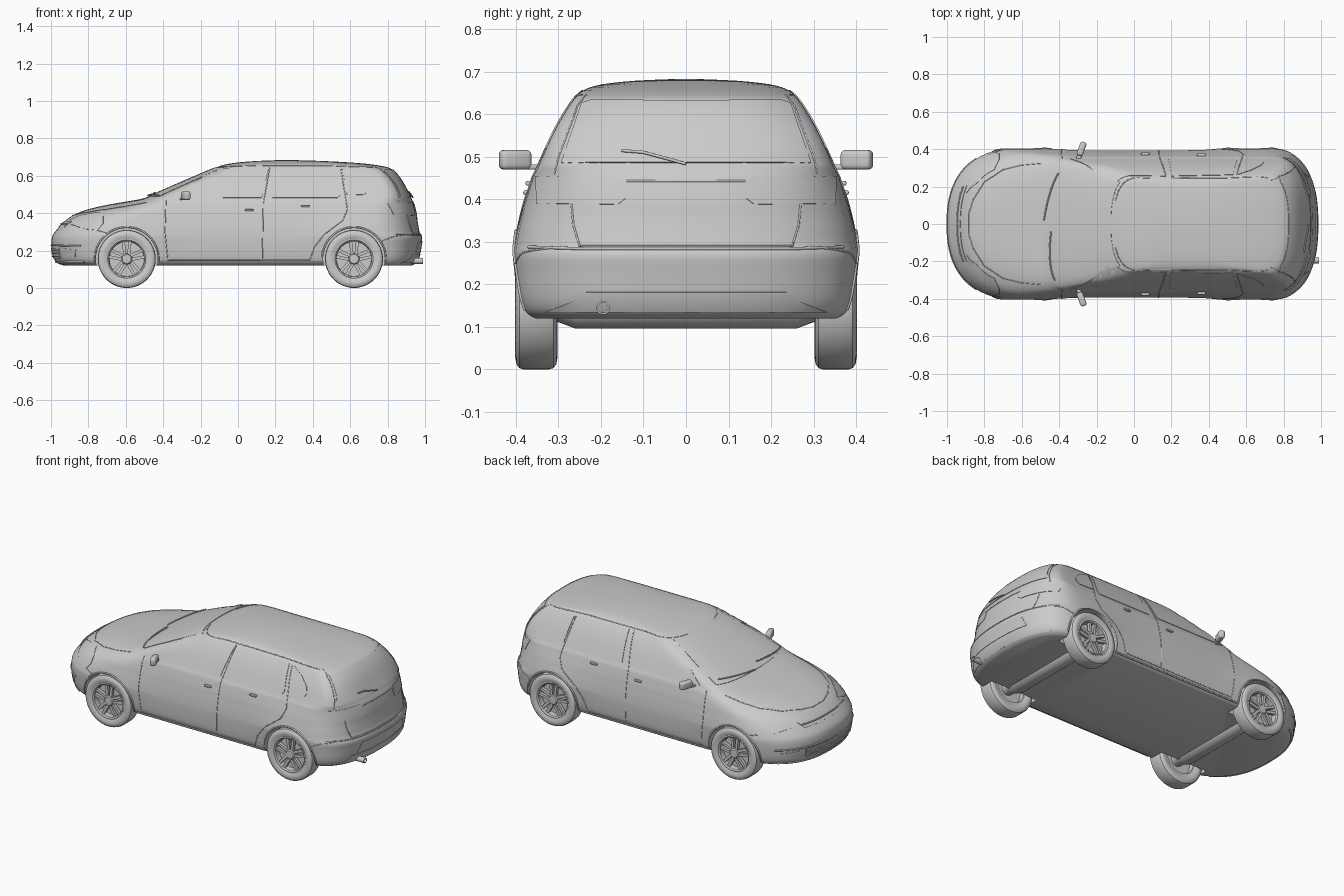
import bpy, bmesh, math
from mathutils import Vector, Matrix
from mathutils.bvhtree import BVHTree

if "Cube" in bpy.data.objects:
    bpy.data.objects.remove(bpy.data.objects["Cube"])

WHEELS, AXLE_Z = (-0.595, 0.62), 0.155


def finish(bm, name, angle=35):
    bmesh.ops.recalc_face_normals(bm, faces=bm.faces)
    me = bpy.data.meshes.new(name)
    bm.to_mesh(me)
    bm.free()
    ob = bpy.data.objects.new(name, me)
    bpy.context.collection.objects.link(ob)
    smooth(ob, angle)
    return ob


def smooth(ob, angle=35):
    bpy.ops.object.select_all(action='DESELECT')
    ob.select_set(True)
    bpy.context.view_layer.objects.active = ob
    bpy.ops.object.shade_smooth_by_angle(angle=math.radians(angle))


# Body levels: height, nose x, tail x, half width, nose rounding, tail rounding
LEVELS = [
    (.120, -.93, .93, .360, .33, .20), (.135, -.970, .955, .380, .34, .22),
    (.170, -.988, .970, .390, .35, .23), (.230, -.998, .980, .393, .36, .24),
    (.270, -.995, .985, .393, .36, .24), (.295, -.983, .972, .391, .36, .24),
    (.330, -.952, .965, .387, .35, .24), (.360, -.922, .960, .382, .35, .24),
    (.390, -.880, .957, .377, .36, .24), (.415, -.820, .952, .371, .37, .23),
    (.435, -.745, .947, .366, .36, .22), (.455, -.640, .940, .360, .30, .20),
    (.470, -.550, .932, .352, .20, .17), (.485, -.490, .925, .345, .14, .15),
    (.530, -.385, .900, .325, .12, .12), (.580, -.270, .872, .300, .12, .12),
    (.625, -.165, .835, .272, .12, .12), (.645, -.115, .800, .255, .12, .13),
    (.660, -.070, .720, .235, .14, .20), (.671, .000, .600, .195, .20, .25),
    (.679, .100, .450, .120, .17, .17), (.683, .200, .320, .030, .05, .05)]


def spline(keys, steps):
    out = []
    for i in range(len(keys) - 1):
        p = [keys[max(0, min(len(keys) - 1, i + k))] for k in (-1, 0, 1, 2)]
        for s in range(steps):
            t = s / steps
            out.append([.5 * (2 * b + (c - a) * t + (2 * a - 5 * b + 4 * c - d) * t * t
                              + (3 * b - a - 3 * c + d) * t ** 3) for a, b, c, d in zip(*p)])
    return out + [list(keys[-1])]


def outline(z, xf, xr, w, af, ar):
    e, quarter = 2 / 2.4, math.pi / 2
    half = []
    for i in range(15):
        t = quarter * i / 14
        half.append((xf + af - af * max(0, math.cos(t)) ** e, w * math.sin(t) ** e))
    for i in range(1, 26):
        half.append((xf + af + (xr - ar - xf - af) * i / 26, w))
    for i in range(15):
        t = quarter * (1 - i / 14)
        half.append((xr - ar + ar * max(0, math.cos(t)) ** e, w * math.sin(t) ** e))
    fade = max(0, 1 - abs(z - .28) / .16)
    pts = []
    for x, y in half:      # wheel flares
        flare = sum(math.exp(-((x - wx) / .2) ** 2) for wx in WHEELS)
        pts.append((x, y * (1 + .042 * fade * flare), z))
    return pts + [(x, -y, z) for x, y, z in pts[-2:0:-1]]


# Body shell
bm = bmesh.new()
rings = [[bm.verts.new(p) for p in outline(*lv)] for lv in spline(LEVELS, 3)]
for r0, r1 in zip(rings, rings[1:]):
    for i in range(len(r0)):
        j = (i + 1) % len(r0)
        bm.faces.new((r0[i], r0[j], r1[j], r1[i]))
bm.faces.new(rings[0])
bm.faces.new(rings[-1])
bmesh.ops.recalc_face_normals(bm, faces=bm.faces)
BODY = BVHTree.FromBMesh(bm)
body = finish(bm, "body")

# Wheel arches cut from the body
bm = bmesh.new()
for x in WHEELS:
    for s in (-1, 1):
        m = Matrix.Translation((x, s * .385, AXLE_Z)) @ Matrix.Rotation(math.pi / 2, 4, 'X')
        bmesh.ops.create_cone(bm, cap_ends=True, segments=48, radius1=.165, radius2=.165, depth=.2, matrix=m)
cutter = finish(bm, "arch_cutter")
cutter.hide_render = True
mod = body.modifiers.new("arches", 'BOOLEAN')
mod.operation, mod.object, mod.solver = 'DIFFERENCE', cutter, 'EXACT'
bpy.context.view_layer.objects.active = body
bpy.ops.object.modifier_apply(modifier=mod.name)
bpy.data.objects.remove(cutter)
smooth(body)

# Projection of flat drawings onto the body
RAYS = {'L': (lambda a, b: (a, -2, b), (0, 1, 0)), 'R': (lambda a, b: (a, 2, b), (0, -1, 0)),
        'F': (lambda a, b: (-2, a, b), (1, 0, 0)), 'B': (lambda a, b: (2, a, b), (-1, 0, 0)),
        'T': (lambda a, b: (a, b, 2), (0, 0, -1))}


def hit(view, a, b, lift=0):
    origin, d = RAYS[view]
    loc, n, _, _ = BODY.ray_cast(Vector(origin(a, b)), Vector(d))
    if loc is None:
        mid = Vector(origin(a, b)) + Vector(d) * (1.1 if view in 'FB' else 1.6)
        loc, n, _, _ = BODY.find_nearest(mid)
    return loc + n * lift


def variants(view, pts, mirror):
    if view == 'S':
        return [('L', pts), ('R', pts)]
    return [(view, pts)] + ([(view, [(-a, b) for a, b in pts])] if mirror else [])


def panel(name, view, pts, mirror=False, lift=.003):
    for v, poly in variants(view, pts, mirror):
        bm = bmesh.new()
        bm.faces.new([bm.verts.new((a, b, 0)) for a, b in poly])
        for axis in (0, 1):
            for k in range(-40, 41):
                co, no = [0, 0, 0], [0, 0, 0]
                co[axis], no[axis] = k * .025 + .0007, 1
                bmesh.ops.bisect_plane(bm, geom=bm.verts[:] + bm.edges[:] + bm.faces[:], plane_co=co, plane_no=no)
        for vert in bm.verts:
            vert.co = hit(v, vert.co.x, vert.co.y)
        ext = bmesh.ops.extrude_face_region(bm, geom=bm.faces[:])
        for vert in [g for g in ext['geom'] if isinstance(g, bmesh.types.BMVert)]:
            vert.co += BODY.find_nearest(vert.co)[1] * lift
        finish(bm, name)


def seam(name, view, pts, mirror=False, r=.0025, lift=0):
    for v, path in variants(view, pts, mirror):
        out = []
        for (a, b), (c, d) in zip(path, path[1:]):
            n = max(1, int(math.hypot(c - a, d - b) / .015))
            out += [hit(v, a + (c - a) * i / n, b + (d - b) * i / n, lift) for i in range(n)]
        out.append(hit(v, *path[-1], lift))
        cu = bpy.data.curves.new(name, 'CURVE')
        cu.dimensions, cu.bevel_depth, cu.bevel_resolution, cu.use_fill_caps = '3D', r, 1, True
        sp = cu.splines.new('POLY')
        sp.points.add(len(out) - 1)
        for p, co in zip(sp.points, out):
            p.co = (*co, 1)
        ob = bpy.data.objects.new(name, cu)
        bpy.context.collection.objects.link(ob)
        bpy.ops.object.select_all(action='DESELECT')
        ob.select_set(True)
        bpy.context.view_layer.objects.active = ob
        bpy.ops.object.convert(target='MESH')


def sym(pts):
    return pts + [(-a, b) for a, b in reversed(pts)]


# Glass
panel("windshield", 'F', sym([(.305, .49), (.28, .55), (.225, .642)]))
panel("rear_window", 'B', sym([(.293, .486), (.245, .625), (.225, .632)]))
panel("front_door_window", 'S', [(-.34, .48), (-.25, .55), (-.17, .605), (-.09, .637), (.0, .643), (.165, .645), (.125, .482)])
panel("rear_door_window", 'S', [(.185, .482), (.2, .645), (.53, .638), (.55, .5), (.535, .482)])
panel("quarter_window", 'S', [(.58, .5), (.56, .635), (.63, .6), (.68, .555), (.695, .52), (.675, .497)])

# Lamps, grilles and rear recess trim
panel("headlight", 'S', [(-.895, .365), (-.84, .388), (-.745, .405), (-.72, .385), (-.72, .345), (-.75, .308), (-.82, .315), (-.89, .338)])
panel("tail_light", 'B', sym([])or [(.16, .455), (.352, .455), (.35, .39), (.16, .388), (.142, .402), (.142, .44)], True)
panel("upper_grille", 'F', sym([(.19, .325), (.21, .355)]))
panel("lower_grille", 'F', sym([(.21, .155), (.22, .215)]))
panel("fog_lamp", 'F', [(.25, .16), (.32, .165), (.33, .205), (.25, .212)], True)
panel("plate_panel", 'B', sym([(.215, .19), (.19, .248)]))
panel("rear_valance", 'B', sym([(.33, .135), (.265, .16), (.25, .182)]))
for z in (.17, .185, .2):
    seam("grille_slat", 'F', sym([(.21, z)]), r=.003, lift=.004)
seam("grille_bar", 'F', sym([(.2, .34)]), r=.004, lift=.004)
seam("bumper_strip", 'F', sym([(.35, .225), (.2, .228)]), r=.005)
seam("front_lip", 'F', sym([(.34, .14), (.2, .138)]), r=.006)
seam("rear_bumper_edge", 'B', sym([(.37, .288), (.25, .284)]), r=.004)

# Door, hood and tailgate seams
seam("front_door_seam", 'S', [(.17, .648), (.135, .45), (.13, .15), (-.375, .15), (-.39, .3), (-.385, .47)])
seam("rear_door_seam", 'S', [(.13, .15), (.385, .15), (.41, .22), (.46, .285), (.56, .36), (.585, .42), (.55, .635)])
seam("sill_strip", 'S', [(-.42, .134), (.45, .134)], r=.005)
seam("bumper_seam", 'S', [(-.75, .308), (-.70, .295)])
seam("rear_fender_seam", 'S', [(.77, .25), (.83, .275), (.92, .288)])
seam("roof_seam", 'S', [(-.1, .647), (.1, .655), (.5, .653), (.72, .645)])
for wx in WHEELS:
    arc = [math.radians(-5 + 190 * i / 24) for i in range(25)]
    seam("arch_lip", 'S', [(wx + .17 * math.cos(t), AXLE_Z + .17 * math.sin(t)) for t in arc], r=.005)
hood = [(-.49, .325), (-.6, .315), (-.7, .29), (-.8, .225), (-.86, .13), (-.885, .05)]
seam("hood_seam", 'T', hood + [(a, -b) for a, b in reversed(hood)])
seam("tailgate_seam", 'B', sym([(.275, .45), (.265, .34), (.25, .29)]))
seam("tailgate_crease", 'B', sym([(.14, .443)]))
seam("tailgate_side_seam", 'B', [(.31, .46), (.3, .5), (.255, .62), (.235, .645)], True)

# Wipers
seam("rear_wiper", 'B', [(0, .48), (-.1, .507), (-.15, .511)], r=.004, lift=.008)
for pts in ([(.02, .489), (.27, .505)], [(-.3, .49), (-.04, .505)]):
    seam("front_wiper", 'F', pts, r=.004, lift=.006)


def box(name, loc, size, yaw=0, bevel=.006):
    bm = bmesh.new()
    m = Matrix.Translation(loc) @ Matrix.Rotation(yaw, 4, 'Z') @ Matrix.Diagonal((*size, 1))
    bmesh.ops.create_cube(bm, size=1, matrix=m)
    bmesh.ops.bevel(bm, geom=bm.edges[:], offset=bevel, segments=3, affect='EDGES', profile=.5)
    finish(bm, name)


# Mirrors and door handles
for s in (-1, 1):
    box("mirror", (-.28, s * .402, .493), (.034, .076, .046), -s * .35, .011)
    box("mirror_arm", (-.297, s * .35, .476), (.025, .05, .012), -s * .35, .004)
    for x, z in ((.06, .415), (.36, .437)):
        box("door_handle", hit('R' if s > 0 else 'L', x, z, .004), (.045, .016, .011), 0, .004)


def lathe(bm, prof, n=48, closed=False):
    loops = [[bm.verts.new((r * math.cos(2 * math.pi * i / n), y, r * math.sin(2 * math.pi * i / n)))
              for i in range(n)] for r, y in prof]
    pairs = list(zip(loops, loops[1:])) + ([(loops[-1], loops[0])] if closed else [])
    for a, b in pairs:
        for i in range(n):
            bm.faces.new((a[i], a[(i + 1) % n], b[(i + 1) % n], b[i]))
    if not closed:
        bm.faces.new(loops[0])
        bm.faces.new(loops[-1])


# Wheels: tyre, rim, hub and paired spokes
bm = bmesh.new()
lathe(bm, [(.104, -.04), (.125, -.05), (.143, -.047), (.152, -.04), (.155, -.03), (.155, .03),
           (.152, .04), (.143, .047), (.125, .05), (.104, .04)], closed=True)
lathe(bm, [(.108, .036), (.108, .043), (.102, .044), (.095, .038), (.093, .0), (.093, -.04), (.108, -.04)], closed=True)
lathe(bm, [(.093, -.005), (.093, .005)])
lathe(bm, [(.03, .0), (.03, .034), (.024, .04), (.01, .041)], 24)
for k in range(5):
    for off in (-.19, .19):
        t = math.pi / 2 + 2 * math.pi * k / 5
        m = (Matrix.Rotation(-t, 4, 'Y') @ Matrix.Translation((.06, .026, off * .075))
             @ Matrix.Rotation(-off * .55, 4, 'Y') @ Matrix.Diagonal((.08, .018, .016, 1)))
        bmesh.ops.create_cube(bm, size=1, matrix=m)
wheel = finish(bm, "wheel")
mesh = wheel.data
bpy.data.objects.remove(wheel)
for x in WHEELS:
    for s in (-1, 1):
        ob = bpy.data.objects.new("wheel", mesh)
        ob.location = (x, s * .352, AXLE_Z)
        ob.rotation_euler.z = 0 if s > 0 else math.pi
        bpy.context.collection.objects.link(ob)
    bm = bmesh.new()     # axle
    lathe(bm, [(.035, -.35), (.04, -.305), (.057, -.26), (.057, .26), (.04, .305), (.035, .35)], 24)
    finish(bm, "axle").location = (x, 0, AXLE_Z - .002)

# Exhaust pipe
bm = bmesh.new()
lathe(bm, [(.012, -.06), (.016, -.06), (.016, .06), (.012, .06)], 20, True)
pipe = finish(bm, "exhaust")
pipe.location, pipe.rotation_euler.z = (.93, -.195, .145), math.pi / 2
